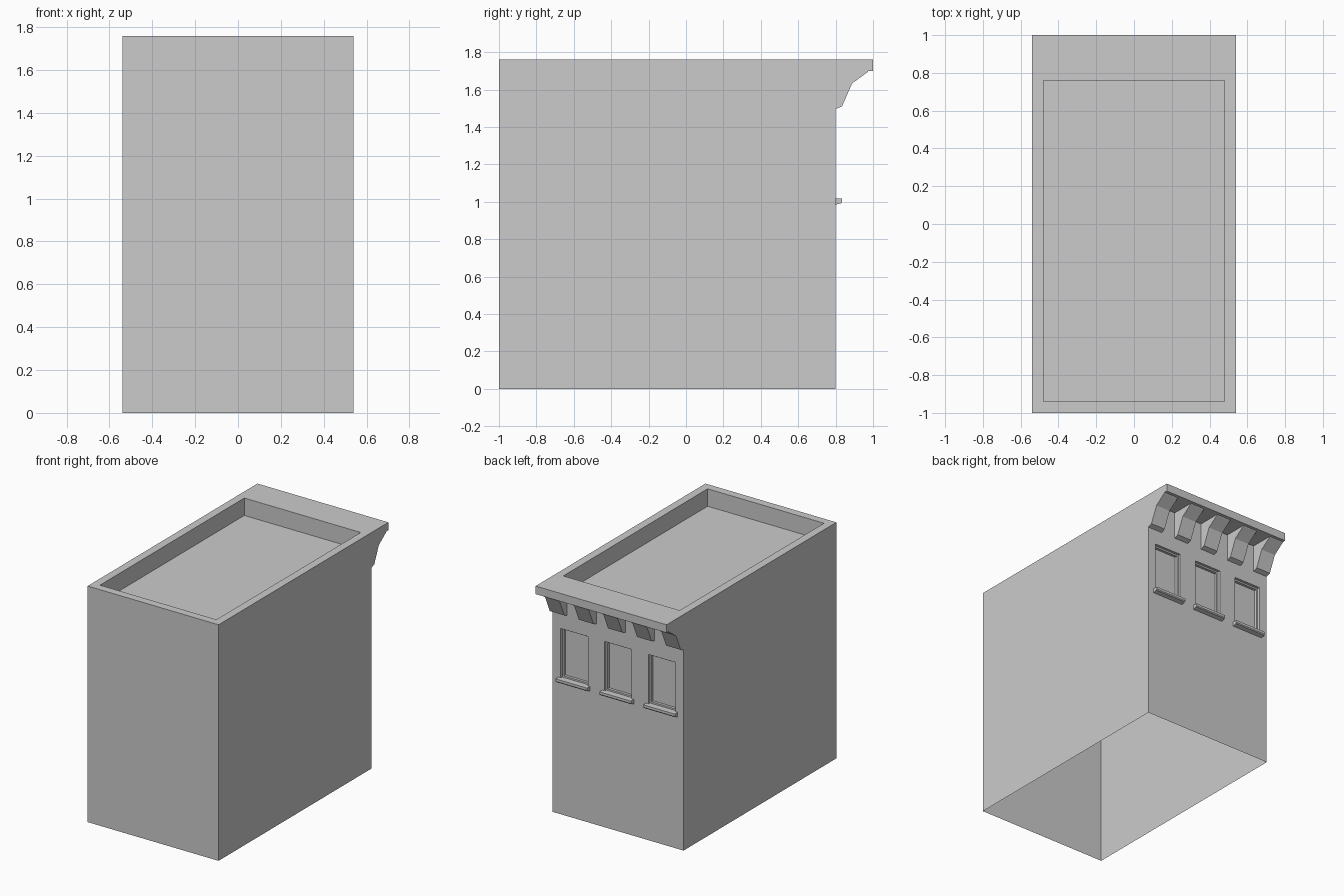
import bpy, bmesh

if "Cube" in bpy.data.objects:
    bpy.data.objects.remove(bpy.data.objects["Cube"])

W, FRONT, BACK, EAVE = 0.54, -1.0, 0.80, 1.0     # half width, y limits
TOP, SLAB, FLOOR = 1.76, 1.70, 1.63              # z levels
WINDOWS = (-0.362, 0.0, 0.362)                   # window centres in x
WIN_HALF, WIN_Z0, WIN_Z1 = 0.112, 1.015, 1.385


def finish(bm, name):
    bmesh.ops.remove_doubles(bm, verts=bm.verts, dist=1e-5)
    mesh = bpy.data.meshes.new(name)
    bm.to_mesh(mesh)
    bm.free()
    obj = bpy.data.objects.new(name, mesh)
    bpy.context.collection.objects.link(obj)
    return obj


def face(bm, pts):
    return bm.faces.new([bm.verts.new(p) for p in pts])


def nested(bm, loops):
    """Rings between successive 4-point loops, with the last one capped."""
    for a, b in zip(loops, loops[1:]):
        for i in range(4):
            j = (i + 1) % 4
            if (sum((p - q) ** 2 for p, q in zip(a[i], b[i]))) > 1e-10:
                face(bm, (a[i], a[j], b[j], b[i]))
    face(bm, loops[-1])


def wall_rect(x0, x1, z0, z1, y):
    return [(x1, y, z0), (x0, y, z0), (x0, y, z1), (x1, y, z1)]


def roof_rect(x, y0, y1, z):
    return [(-x, y0, z), (x, y0, z), (x, y1, z), (-x, y1, z)]


def profile_block(name, profile, xc, width):
    """Closed block: (y, z) profile swept along x."""
    bm = bmesh.new()
    f = face(bm, [(xc - width / 2, y, z) for y, z in profile])
    ext = bmesh.ops.extrude_face_region(bm, geom=[f], use_keep_orig=True)
    verts = [v for v in ext["geom"] if isinstance(v, bmesh.types.BMVert)]
    bmesh.ops.translate(bm, verts=verts, vec=(width, 0, 0))
    bmesh.ops.recalc_face_normals(bm, faces=bm.faces)
    return finish(bm, name)


# Building shell: open underneath, sunken roof, overhanging cornice
bm = bmesh.new()
side = [(FRONT, 0), (BACK, 0), (BACK, SLAB), (EAVE, SLAB), (EAVE, TOP), (FRONT, TOP)]
face(bm, [(W, y, z) for y, z in side])
face(bm, [(-W, y, z) for y, z in reversed(side)])
face(bm, [(-W, FRONT, 0), (W, FRONT, 0), (W, FRONT, TOP), (-W, FRONT, TOP)])
face(bm, [(-W, BACK, SLAB), (-W, EAVE, SLAB), (W, EAVE, SLAB), (W, BACK, SLAB)])
face(bm, wall_rect(-W, W, SLAB, TOP, EAVE))
nested(bm, [roof_rect(W, FRONT, EAVE, TOP),
            roof_rect(0.48, -0.94, 0.76, TOP),
            roof_rect(0.48, -0.94, 0.76, FLOOR)])

# Decorated wall with stepped window recesses
xs = [-W] + [c + s * WIN_HALF for c in WINDOWS for s in (-1, 1)] + [W]
face(bm, wall_rect(-W, W, 0, WIN_Z0, BACK))
face(bm, wall_rect(-W, W, WIN_Z1, SLAB, BACK))
for i, (x0, x1) in enumerate(zip(xs, xs[1:])):
    if i % 2 == 0:
        face(bm, wall_rect(x0, x1, WIN_Z0, WIN_Z1, BACK))
    else:
        steps = [(0, 0), (0, 0.02), (0.012, 0.02), (0.012, 0.04)]
        nested(bm, [wall_rect(x0 + t, x1 - t, WIN_Z0 + t, WIN_Z1 - t, BACK - d)
                    for t, d in steps])
finish(bm, "building_shell")

# Window sills
sill = [(0.80, 0.985), (0.83, 0.993), (0.835, 1.0), (0.835, 1.018), (0.80, 1.018)]
for i, x in enumerate(WINDOWS):
    profile_block(f"window_sill_{i + 1}", sill, x, 0.26)

# Cornice brackets
bracket = [(0.80, 1.497), (0.834, 1.51), (0.888, 1.633), (0.973, 1.695),
           (0.975, SLAB), (0.80, SLAB)]
for i in range(5):
    profile_block(f"cornice_bracket_{i + 1}", bracket, (i - 2) * 0.24, 0.12)
